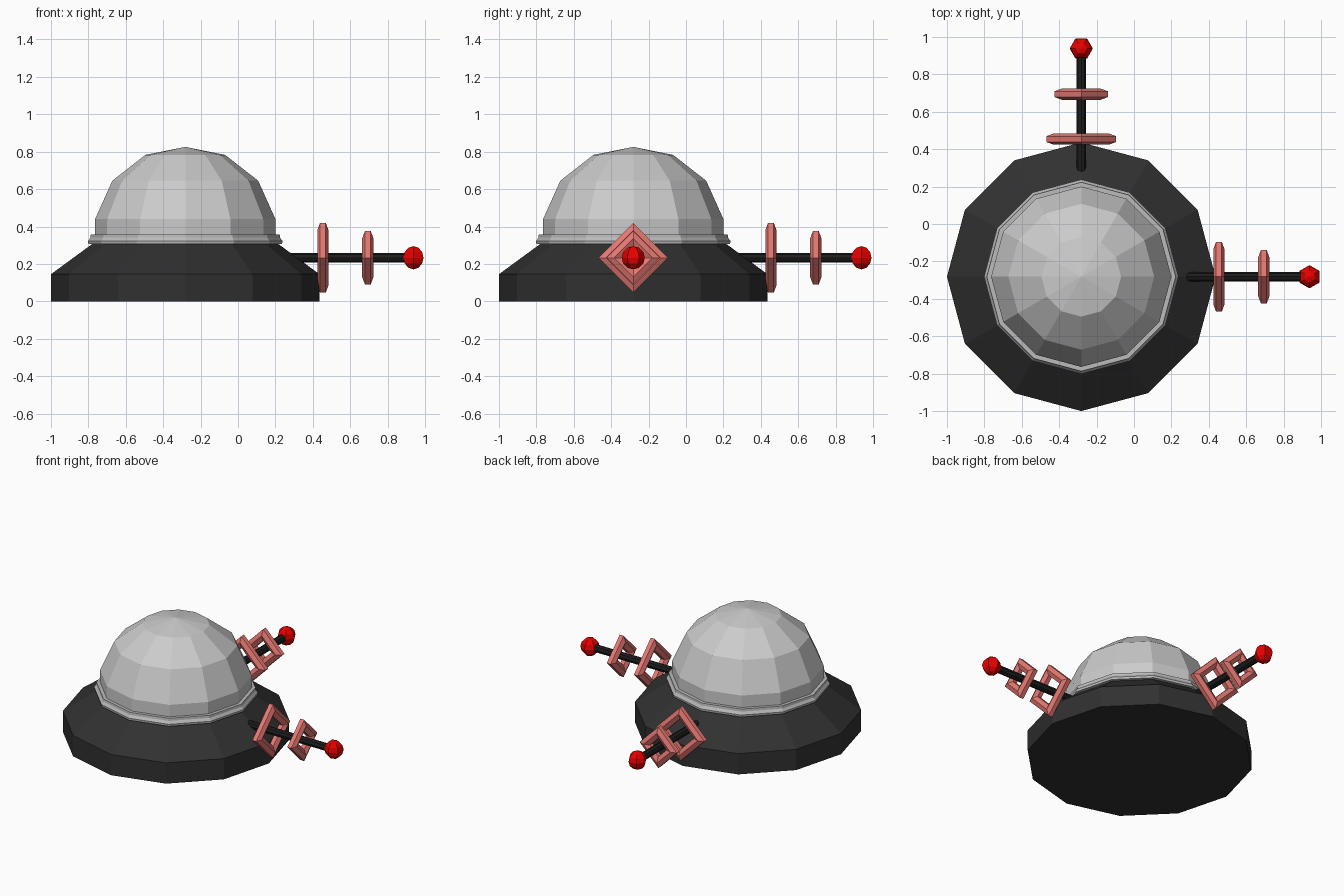
import bpy, bmesh
from math import cos, sin, pi
from mathutils import Matrix

if "Cube" in bpy.data.objects:
    bpy.data.objects.remove(bpy.data.objects["Cube"])

CX = CY = -0.282
ROD_Z = 0.233


def material(name, rgb):
    m = bpy.data.materials.new(name)
    m.diffuse_color = (*rgb, 1)
    m.use_nodes = True
    m.node_tree.nodes["Principled BSDF"].inputs["Base Color"].default_value = m.diffuse_color
    return m


DARK = material("dark", (0.03, 0.03, 0.03))
BLACK = material("black", (0.012, 0.012, 0.012))
PALE = material("pale_grey", (0.5, 0.5, 0.5))
PINK = material("pink", (0.8, 0.19, 0.17))
RED = material("red", (0.8, 0.0, 0.0))


def finish(name, bm, matrix, mat=None):
    bmesh.ops.recalc_face_normals(bm, faces=bm.faces)
    me = bpy.data.meshes.new(name)
    bm.to_mesh(me)
    bm.free()
    ob = bpy.data.objects.new(name, me)
    bpy.context.collection.objects.link(ob)
    ob.matrix_world = matrix
    if mat:
        me.materials.append(mat)
    return ob


def lathe(name, profile, sides, matrix, mat=None, closed=False):
    """Revolve (radius, height) points about z; radius 0 makes a tip."""
    bm = bmesh.new()
    rings = []
    for r, z in profile:
        if r == 0:
            rings.append([bm.verts.new((0, 0, z))] * sides)
        else:
            rings.append([bm.verts.new((r * cos(2 * pi * i / sides),
                                        r * sin(2 * pi * i / sides), z)) for i in range(sides)])
    pairs = list(zip(rings, rings[1:]))
    if closed:
        pairs.append((rings[-1], rings[0]))
    for a, b in pairs:
        for i in range(sides):
            j = (i + 1) % sides
            bm.faces.new(list(dict.fromkeys((a[i], a[j], b[j], b[i]))))
    if not closed:
        for ring in (rings[0], rings[-1]):
            if len(set(ring)) > 1:
                bm.faces.new(ring)
    return finish(name, bm, matrix, mat)


hub = Matrix.Translation((CX, CY, 0))

# Body: flared base, collar and faceted dome
lathe("base", [(0.718, 0), (0.718, 0.145), (0.497, 0.307)], 12, hub, DARK)
lathe("collar", [(0.48, 0.307), (0.518, 0.307), (0.52, 0.322), (0.507, 0.34),
                 (0.505, 0.357), (0.48, 0.357)], 12, hub, PALE, closed=True)
lathe("dome", [(0.482, 0.34), (0.482, 0.44), (0.39, 0.645), (0.213, 0.783), (0, 0.826)], 12, hub)


def frame(name, radius, at, arm):
    # Square ring with a hexagonal section, standing across the rod
    mid, d, w = radius - 0.04, 0.04, 0.03
    section = [(mid + d, w / 2), (mid, w), (mid - d, w / 2),
               (mid - d, -w / 2), (mid, -w), (mid + d, -w / 2)]
    m = arm @ Matrix.Translation((at, 0, ROD_Z)) @ Matrix.Rotation(pi / 2, 4, 'Y')
    lathe(name, section, 4, m, PINK, closed=True)


# Two aerials a quarter turn apart
for side, angle in (("right", 0), ("back", pi / 2)):
    arm = hub @ Matrix.Rotation(angle, 4, 'Z')
    lathe(side + "_rod", [(0.026, 0.52), (0.026, 1.2)], 8,
          arm @ Matrix.Translation((0, 0, ROD_Z)) @ Matrix.Rotation(pi / 2, 4, 'Y'), BLACK)
    frame(side + "_large_frame", 0.187, 0.736, arm)
    frame(side + "_small_frame", 0.144, 0.976, arm)
    bm = bmesh.new()
    bmesh.ops.create_uvsphere(bm, u_segments=6, v_segments=6, radius=0.062)
    finish(side + "_ball", bm, arm @ Matrix.Translation((1.22, 0, ROD_Z)) @ Matrix.Rotation(0, 4, 'Z'), RED)
